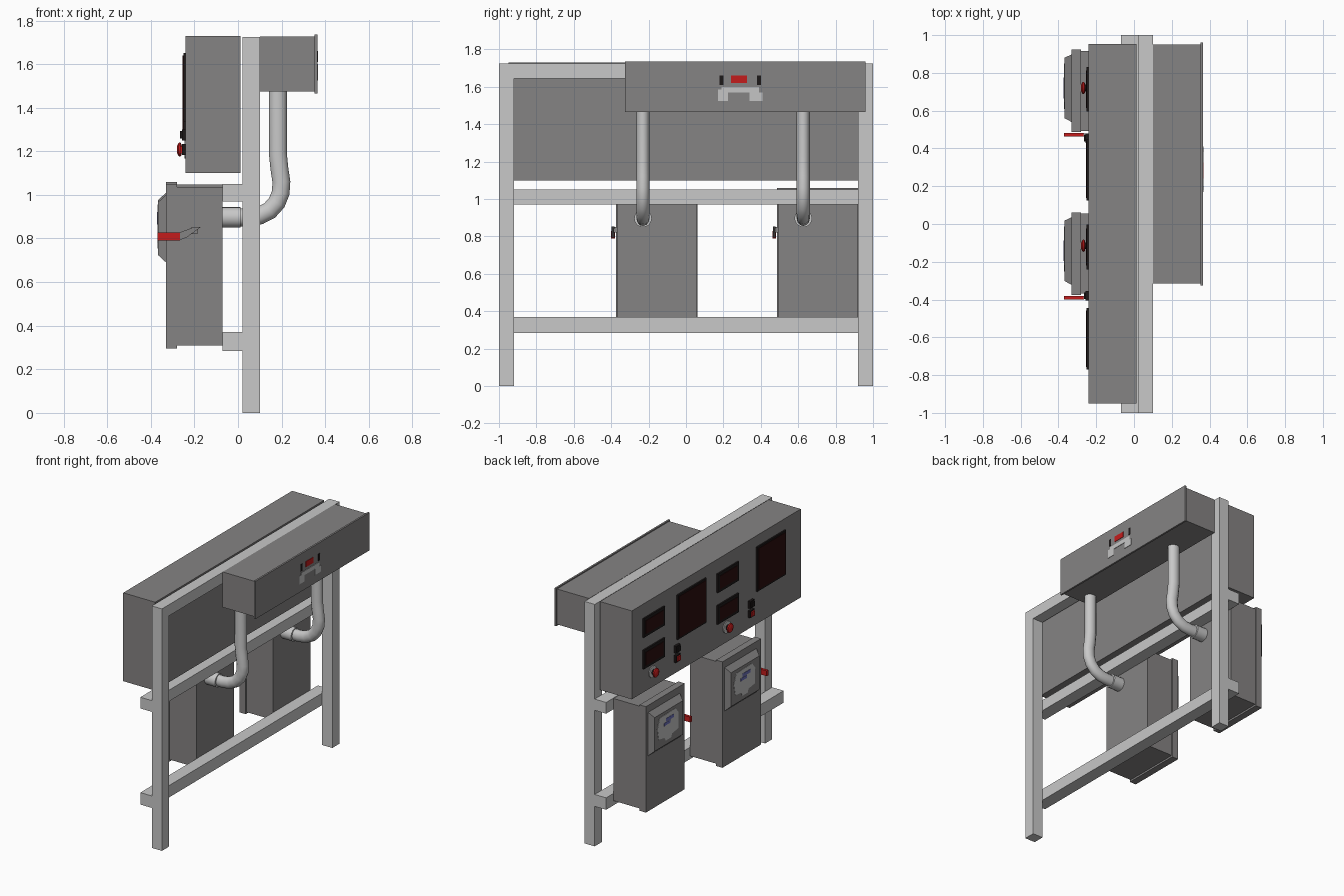
import bpy, bmesh, math

if "Cube" in bpy.data.objects:
    bpy.data.objects.remove(bpy.data.objects["Cube"])


def mat(name, r, g, b):
    m = bpy.data.materials.new(name)
    m.diffuse_color = (r, g, b, 1)
    m.use_nodes = True
    m.node_tree.nodes["Principled BSDF"].inputs["Base Color"].default_value = m.diffuse_color
    return m


STEEL = mat("light_steel", 0.58, 0.58, 0.58)
GREY = mat("dark_grey_paint", 0.235, 0.228, 0.228)
BLACK = mat("black_plastic", 0.012, 0.009, 0.009)
SCREEN = mat("dark_red_screen", 0.025, 0.004, 0.004)
RED = mat("red_plastic", 0.55, 0.012, 0.012)
BLUE = mat("blue_print", 0.15, 0.16, 0.48)
PALE = mat("pale_label", 0.56, 0.56, 0.56)


def finish(name, bm, m):
    bmesh.ops.recalc_face_normals(bm, faces=bm.faces)
    me = bpy.data.meshes.new(name)
    bm.to_mesh(me)
    bm.free()
    me.materials.append(m)
    ob = bpy.data.objects.new(name, me)
    bpy.context.collection.objects.link(ob)
    return ob


def smooth(ob):
    bpy.ops.object.select_all(action='DESELECT')
    ob.select_set(True)
    bpy.context.view_layer.objects.active = ob
    bpy.ops.object.shade_smooth_by_angle(angle=math.radians(40))


def loft(name, rings, m):
    """Closed solid through matching rings of points."""
    bm = bmesh.new()
    vs = [[bm.verts.new(p) for p in r] for r in rings]
    n = len(rings[0])
    for a, b in zip(vs, vs[1:]):
        for i in range(n):
            bm.faces.new((a[i], a[(i + 1) % n], b[(i + 1) % n], b[i]))
    bm.faces.new(vs[0])
    bm.faces.new(vs[-1])
    return finish(name, bm, m)


def rect(x, y, z):
    return [(x, y[0], z[0]), (x, y[1], z[0]), (x, y[1], z[1]), (x, y[0], z[1])]


def box(name, x, y, z, m):
    return loft(name, [rect(x[0], y, z), rect(x[1], y, z)], m)


def turned(name, profile, y, z, m, n=20):
    """Round part about an axis along x; profile is (x, radius)."""
    rings = [[(x, y + r * math.cos(2 * math.pi * i / n), z + r * math.sin(2 * math.pi * i / n))
              for i in range(n)] for x, r in profile]
    smooth(loft(name, rings, m))


# Support frame
for y0 in (-1, 0.92):
    box("frame_post", (0.02, 0.10), (y0, y0 + 0.08), (0, 1.725), STEEL)
box("frame_top_beam", (0.02, 0.10), (-0.92, 0.92), (1.645, 1.725), STEEL)
box("frame_middle_rail", (-0.07, 0.02), (-1, 1), (0.97, 1.05), STEEL)
box("frame_lower_rail", (-0.07, 0.02), (-1, 1), (0.285, 0.37), STEEL)

# Control box and rear trunking with its lid
box("control_box", (-0.24, 0.012), (-0.95, 0.953), (1.10, 1.73), GREY)
box("rear_trunking", (0.10, 0.352), (-0.315, 0.95), (1.475, 1.727), GREY)
box("trunking_lid", (0.352, 0.365), (-0.325, 0.96), (1.465, 1.735), GREY)

# Printed warning label on the trunking lid
LX = (0.365, 0.368)
for y, z, m in [((0.19, 0.39), (1.57, 1.60), PALE), ((0.17, 0.225), (1.525, 1.585), PALE),
                ((0.34, 0.41), (1.525, 1.57), PALE), ((0.24, 0.325), (1.62, 1.66), RED),
                ((0.18, 0.20), (1.61, 1.66), BLACK), ((0.38, 0.40), (1.61, 1.66), BLACK)]:
    box("warning_label", LX, y, z, m)


def framed_screen(name, y, z, rim):
    box(name + "_bezel", (-0.251, -0.24), y, z, BLACK)
    box(name + "_screen", (-0.254, -0.251), (y[0] + rim, y[1] - rim),
        (z[0] + rim, z[1] - rim), SCREEN)


# Two groups of instruments on the control box
for d, py in ((0, 0.125), (-0.835, -0.77)):
    for z0 in (1.27, 1.495):
        framed_screen("meter", (0.595 + d, 0.832 + d), (z0, z0 + 0.135), 0.02)
    framed_screen("large_display", (py, py + 0.325), (1.335, 1.652), 0.012)
    for z0 in (1.25, 1.183):
        box("push_button_base", (-0.258, -0.24), (0.43 + d, 0.48 + d), (z0, z0 + 0.05), BLACK)
        box("push_button_cap", (-0.266, -0.258), (0.438 + d, 0.472 + d),
            (z0 + 0.008, z0 + 0.042), BLACK if z0 > 1.2 else RED)
    y, z = 0.72 + d, 1.208
    turned("stop_button_plate", [(-0.24, 0.042), (-0.246, 0.042)], y, z, PALE)
    turned("stop_button_stem", [(-0.246, 0.018), (-0.264, 0.018)], y, z, BLACK)
    turned("stop_button_head", [(-0.26, 0.026), (-0.266, 0.033), (-0.273, 0.03), (-0.28, 0.016)],
           y, z, RED)

# Two switch cabinets: body, door, raised meter cover, printed panel, side lever
for c, dz in ((-0.157, -0.01), (0.705, 0)):
    def Y(a, b):
        return (c + a, c + b)

    def Z(a, b):
        return (a + dz, b + dz)

    box("cabinet_body", (-0.28, -0.07), Y(-0.212, 0.212), Z(0.318, 1.047), GREY)
    box("cabinet_door", (-0.33, -0.28), Y(-0.218, 0.218), Z(0.305, 1.06), GREY)
    loft("meter_cover", [rect(-0.33, Y(-0.165, 0.193), Z(0.70, 1.01)),
                         rect(-0.368, Y(-0.145, 0.175), Z(0.735, 0.975))], GREY)
    PX = (-0.370, -0.368)
    outline = [(-0.09, 0.80), (-0.02, 0.79), (-0.01, 0.765), (0.05, 0.765), (0.065, 0.79),
               (0.13, 0.80), (0.145, 0.88), (0.12, 0.95), (-0.06, 0.955), (-0.095, 0.91)]
    loft("panel_print", [[(x, c + a, b + dz) for a, b in outline] for x in PX], PALE)
    box("panel_blue_mark", (-0.372, -0.370), Y(-0.04, 0.05), Z(0.90, 0.922), BLUE)
    box("panel_blue_mark", (-0.372, -0.370), Y(0.0, 0.07), Z(0.875, 0.895), BLUE)
    ly = c - 0.218
    lever = [(-0.27, 0.792), (-0.235, 0.805), (-0.17, 0.853), (-0.20, 0.853), (-0.27, 0.827)]
    loft("switch_lever", [[(x, yy, z) for x, z in lever] for yy in (ly - 0.022, ly - 0.008)], GREY)
    box("lever_pivot", (-0.215, -0.185), (ly - 0.012, c - 0.2), (0.82, 0.85), GREY)
    box("lever_grip", (-0.37, -0.265), (ly - 0.025, ly - 0.005), (0.79, 0.828), RED)

# Cable conduits from trunking down to the cabinet backs
PATH = [(0.183, 1.48), (0.183, 1.19), (0.19, 1.12), (0.199, 1.06), (0.196, 1.01), (0.178, 0.965),
        (0.145, 0.928), (0.10, 0.905), (0.05, 0.897), (-0.075, 0.897)]
for y in (-0.23, 0.627):
    cu = bpy.data.curves.new("cable_conduit", 'CURVE')
    cu.dimensions = '3D'
    cu.bevel_depth = 0.041
    cu.bevel_resolution = 4
    cu.use_fill_caps = True
    sp = cu.splines.new('POLY')
    sp.points.add(len(PATH) - 1)
    for p, (x, z) in zip(sp.points, PATH):
        p.co = (x, 0, z, 1)
    ob = bpy.data.objects.new("cable_conduit", cu)
    bpy.context.collection.objects.link(ob)
    ob.location.y = y
    ob.scale.y = 0.86
    bpy.ops.object.select_all(action='DESELECT')
    ob.select_set(True)
    bpy.context.view_layer.objects.active = ob
    bpy.ops.object.convert(target='MESH')
    bpy.context.object.data.materials.clear()
    bpy.context.object.data.materials.append(STEEL)
    smooth(bpy.context.object)
    turned("conduit_gland", [(-0.072, 0.047), (0.012, 0.047)], y, 0.897, STEEL)
